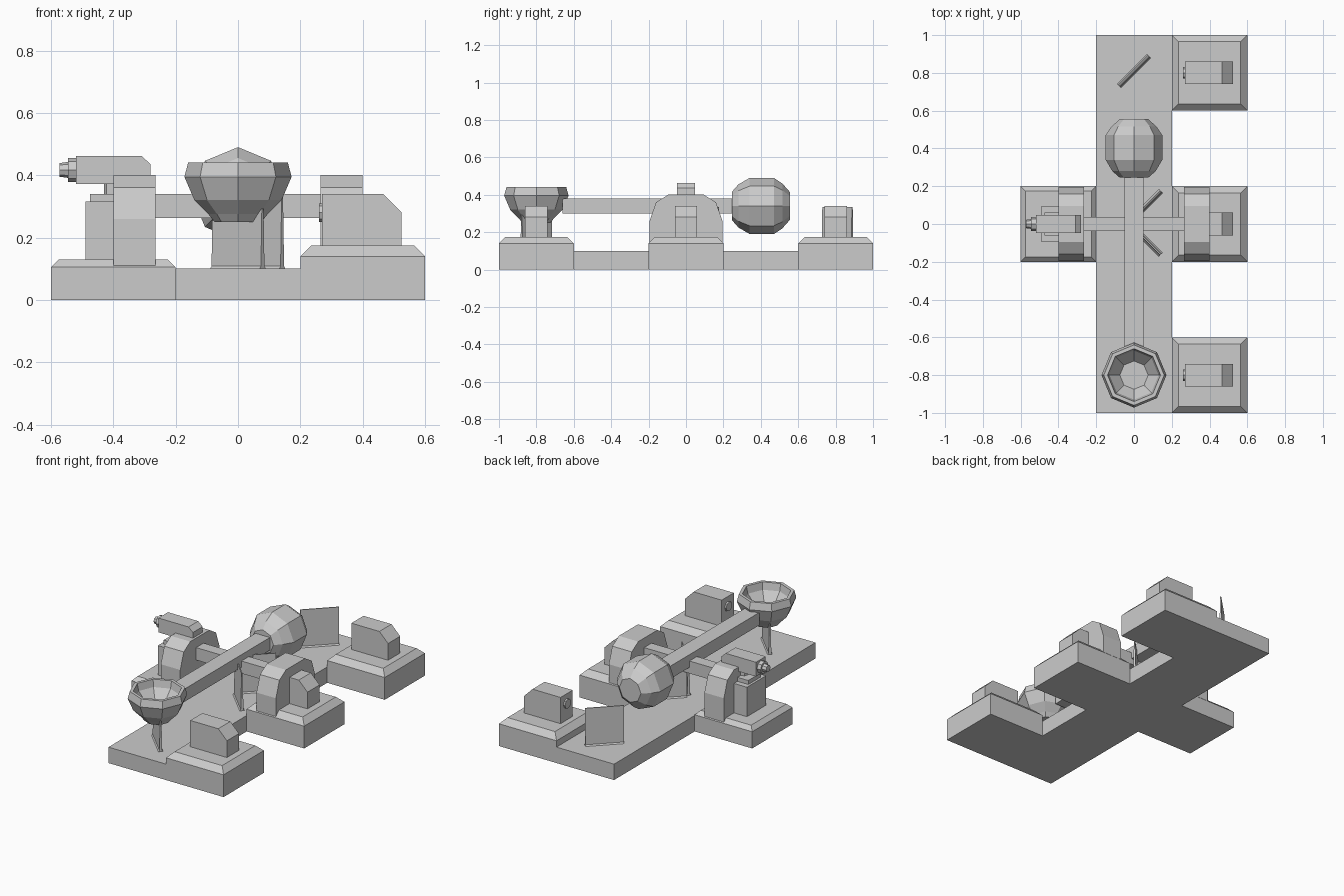
import bpy, bmesh, math
from mathutils import Matrix, Vector

if "Cube" in bpy.data.objects:
    bpy.data.objects.remove(bpy.data.objects["Cube"], do_unlink=True)

grey = bpy.data.materials.new("plain_grey")
grey.use_nodes = True
grey.diffuse_color = (0.6, 0.6, 0.6, 1)
grey.node_tree.nodes["Principled BSDF"].inputs["Base Color"].default_value = (0.6, 0.6, 0.6, 1)


def finish(name, bm):
    bmesh.ops.recalc_face_normals(bm, faces=bm.faces)
    mesh = bpy.data.meshes.new(name)
    bm.to_mesh(mesh)
    bm.free()
    mesh.materials.append(grey)
    obj = bpy.data.objects.new(name, mesh)
    bpy.context.collection.objects.link(obj)
    return obj


def loft(name, rings):
    """Skin a row of equal-sided rings and cap both ends."""
    bm = bmesh.new()
    loops = [[bm.verts.new(p) for p in ring] for ring in rings]
    n = len(loops[0])
    for a, b in zip(loops, loops[1:]):
        for i in range(n):
            j = (i + 1) % n
            bm.faces.new((a[i], a[j], b[j], b[i]))
    bm.faces.new(loops[0])
    bm.faces.new(loops[-1])
    return finish(name, bm)


def rect(x0, x1, y0, y1, z):
    return [(x0, y0, z), (x1, y0, z), (x1, y1, z), (x0, y1, z)]


def box(name, x0, x1, y0, y1, z0, z1):
    return loft(name, [rect(x0, x1, y0, y1, z0), rect(x0, x1, y0, y1, z1)])


def pad(name, x, y, z0, z1, inset):
    """Square plinth with a sloped top edge."""
    r, s = 0.2, 0.2 - inset
    return loft(name, [rect(x - r, x + r, y - r, y + r, 0),
                       rect(x - r, x + r, y - r, y + r, z0),
                       rect(x - s, x + s, y - s, y + s, z1)])


def prism_y(name, profile, y0, y1):
    return loft(name, [[(x, y, z) for x, z in profile] for y in (y0, y1)])


def prism_x(name, profile, x0, x1):
    return loft(name, [[(x, y, z) for y, z in profile] for x in (x0, x1)])


def turned(name, profile, center, axis, sides=8):
    """Faceted body: profile holds (distance along axis, radius)."""
    turn = Vector((0, 0, 1)).rotation_difference(Vector(axis)).to_matrix()
    rings = []
    for d, r in profile:
        ring = []
        for i in range(sides):
            a = math.tau * i / sides
            p = Vector((r * math.cos(a), r * math.sin(a), d))
            ring.append(turn @ p + Vector(center))
        rings.append(ring)
    return loft(name, rings)


def fin(name, x, y, angle):
    """Thin upright wedge with a flared foot."""
    side = [(0.014, 0.1), (0.008, 0.108), (0.003, 0.335)]
    outline = side + [(-t, z) for t, z in reversed(side)]
    obj = prism_x(name, outline, -0.112, 0.112)
    obj.data.transform(Matrix.Translation((x, y, 0)) @ Matrix.Rotation(math.radians(angle), 4, "Z"))
    return obj


# Ground slab and plinths
box("base_slab", -0.2, 0.2, -1, 1, 0, 0.1)
for label, y in (("front", -0.8), ("middle", 0), ("rear", 0.8)):
    pad(label + "_plinth", 0.4, y, 0.14, 0.175, 0.035)
    # Chamfered housing with a small port
    prism_y(label + "_housing",
            [(0.27, 0.17), (0.525, 0.17), (0.525, 0.28), (0.465, 0.34), (0.27, 0.34)],
            y - 0.06, y + 0.06)
    turned(label + "_port", [(0, 0.03), (0.015, 0.03)], (0.26, y, 0.28), (1, 0, 0))
pad("side_plinth", -0.4, 0, 0.105, 0.13, 0.025)

# Arched bearing supports
half = [(0.195, 0.1), (0.195, 0.26), (0.16, 0.36), (0.095, 0.4)]
arch = half + [(-y, z) for y, z in reversed(half)]
prism_x("left_arch", arch, 0.265, 0.4)
prism_x("right_arch", arch, -0.4, -0.265)

# Axle and long swing beam
box("axle", -0.4, 0.4, -0.037, 0.037, 0.262, 0.34)
box("swing_beam", -0.05, 0.05, -0.66, 0.28, 0.3, 0.38)

# Counterweight
turned("counterweight",
       [(-0.155, 0.075), (-0.12, 0.115), (-0.06, 0.15), (0.07, 0.15), (0.115, 0.12), (0.155, 0.075)],
       (0, 0.4, 0.34), (0, 1, 0))

# Hollow cup
turned("cup",
       [(0.25, 0.075), (0.275, 0.095), (0.32, 0.14), (0.395, 0.172), (0.44, 0.16),
        (0.44, 0.14), (0.395, 0.13), (0.33, 0.075)],
       (0, -0.8, 0), (0, 0, 1))

# Upright fins on the slab
fin("rear_fin", 0, 0.81, 45)
fin("front_fin", 0, -0.8, -45)
fin("inner_rear_fin", 0.063, 0.095, 45)
fin("inner_front_fin", 0.063, -0.083, -45)

# Side turret and its pedestal
box("turret_pedestal", -0.49, -0.38, -0.095, 0.095, 0.12, 0.315)
box("pedestal_cap", -0.475, -0.38, -0.06, 0.06, 0.315, 0.34)
turned("turret_stem", [(0.33, 0.03), (0.38, 0.03)], (-0.4, 0, 0), (0, 0, 1))
prism_y("turret_body",
        [(-0.52, 0.372), (-0.28, 0.372), (-0.28, 0.435), (-0.31, 0.462), (-0.52, 0.462)],
        -0.048, 0.048)
turned("turret_collar", [(0, 0.038), (0.03, 0.038)], (-0.545, 0, 0.417), (1, 0, 0))
turned("turret_nozzle", [(0, 0.022), (0.03, 0.026)], (-0.572, 0, 0.417), (1, 0, 0))
